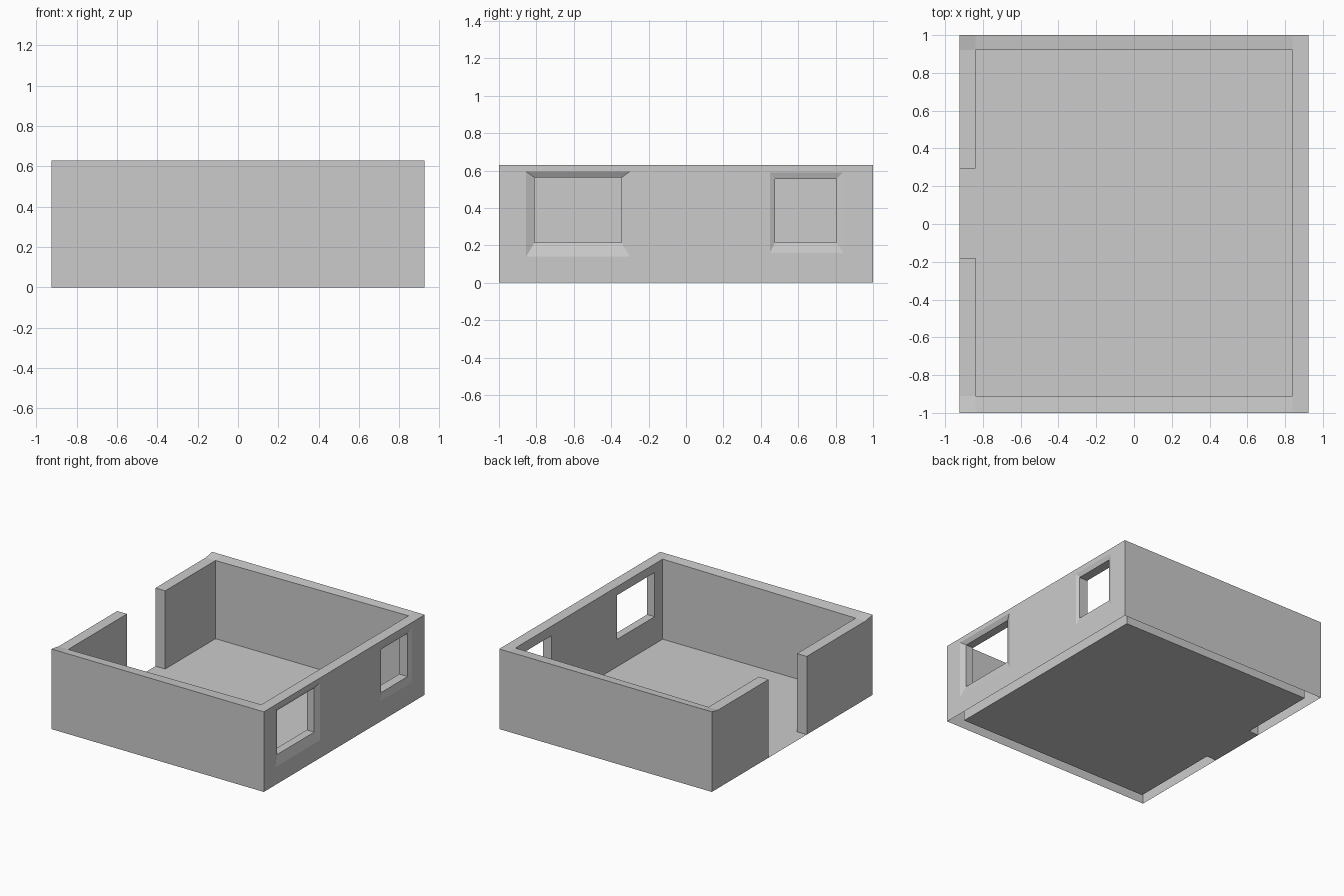
import bpy, bmesh

if "Cube" in bpy.data.objects:
    bpy.data.objects.remove(bpy.data.objects["Cube"])

XS = [-0.925, -0.84, 0.84, 0.925]
YS = [-1.0, -0.91, -0.18, 0.295, 0.92, 1.0]
TOP, LOW = 0.63, 0.615


def make_object(name, bm):
    bmesh.ops.recalc_face_normals(bm, faces=bm.faces)
    mesh = bpy.data.meshes.new(name)
    bm.to_mesh(mesh)
    bm.free()
    obj = bpy.data.objects.new(name, mesh)
    bpy.context.collection.objects.link(obj)
    return obj


def plan_cells(keep):
    """Flat plan made of the grid cells accepted by keep(column, row)."""
    bm = bmesh.new()
    grid = [[bm.verts.new((x, y, 0)) for y in YS] for x in XS]
    for i in range(3):
        for j in range(5):
            if keep(i, j):
                bm.faces.new((grid[i][j], grid[i + 1][j],
                              grid[i + 1][j + 1], grid[i][j + 1]))
    bmesh.ops.delete(bm, geom=[v for v in bm.verts if not v.link_faces],
                     context='VERTS')
    return bm


def window_cutter(inner, outer, depth):
    """Straight opening that splays out at the outer wall face."""
    bm = bmesh.new()
    rings = []
    for x, (y0, y1, z0, z1) in ((0.7, inner), (0.925 - depth, inner),
                                (0.925, outer), (1.0, outer)):
        rings.append([bm.verts.new((x, y, z)) for y, z in
                      ((y0, z0), (y1, z0), (y1, z1), (y0, z1))])
    for a, b in zip(rings, rings[1:]):
        for k in range(4):
            n = (k + 1) % 4
            bm.faces.new((a[k], a[n], b[n], b[k]))
    bm.faces.new(rings[0])
    bm.faces.new(rings[-1])
    obj = make_object("window_cutter", bm)
    obj.hide_render = True
    return obj


def in_floor(i, j):
    return (i == 1 and 1 <= j <= 3) or (i == 0 and j == 2)


# Walls: ring of cells with a doorway, left side slightly lower
bm = plan_cells(lambda i, j: (i in (0, 2) or j in (0, 4)) and not in_floor(i, j))
ext = bmesh.ops.extrude_face_region(bm, geom=bm.faces[:], use_keep_orig=True)
for v in ext["geom"]:
    if isinstance(v, bmesh.types.BMVert):
        v.co.z = LOW if v.co.x < -0.8 and abs(v.co.y) < 0.95 else TOP
walls = make_object("walls", bm)

# Two splayed windows in the right wall
cutters = [
    window_cutter((-0.81, -0.345, 0.215, 0.562), (-0.855, -0.30, 0.14, 0.595), 0.02),
    window_cutter((0.475, 0.805, 0.215, 0.555), (0.45, 0.84, 0.16, 0.59), 0.012),
]
bpy.context.view_layer.objects.active = walls
for c in cutters:
    mod = walls.modifiers.new("window", 'BOOLEAN')
    mod.operation = 'DIFFERENCE'
    mod.solver = 'EXACT'
    mod.object = c
    bpy.ops.object.modifier_apply(modifier=mod.name)
    bpy.data.objects.remove(c)

# Wall shells are open underneath
bm = bmesh.new()
bm.from_mesh(walls.data)
under = [f for f in bm.faces if all(v.co.z < 0.001 for v in f.verts)]
bmesh.ops.delete(bm, geom=under, context='FACES')
bm.to_mesh(walls.data)
bm.free()

# Floor: thin sheet reaching through the doorway
bm = plan_cells(in_floor)
floor = make_object("floor", bm)
if floor.data.polygons[0].normal.z < 0:
    floor.data.flip_normals()
